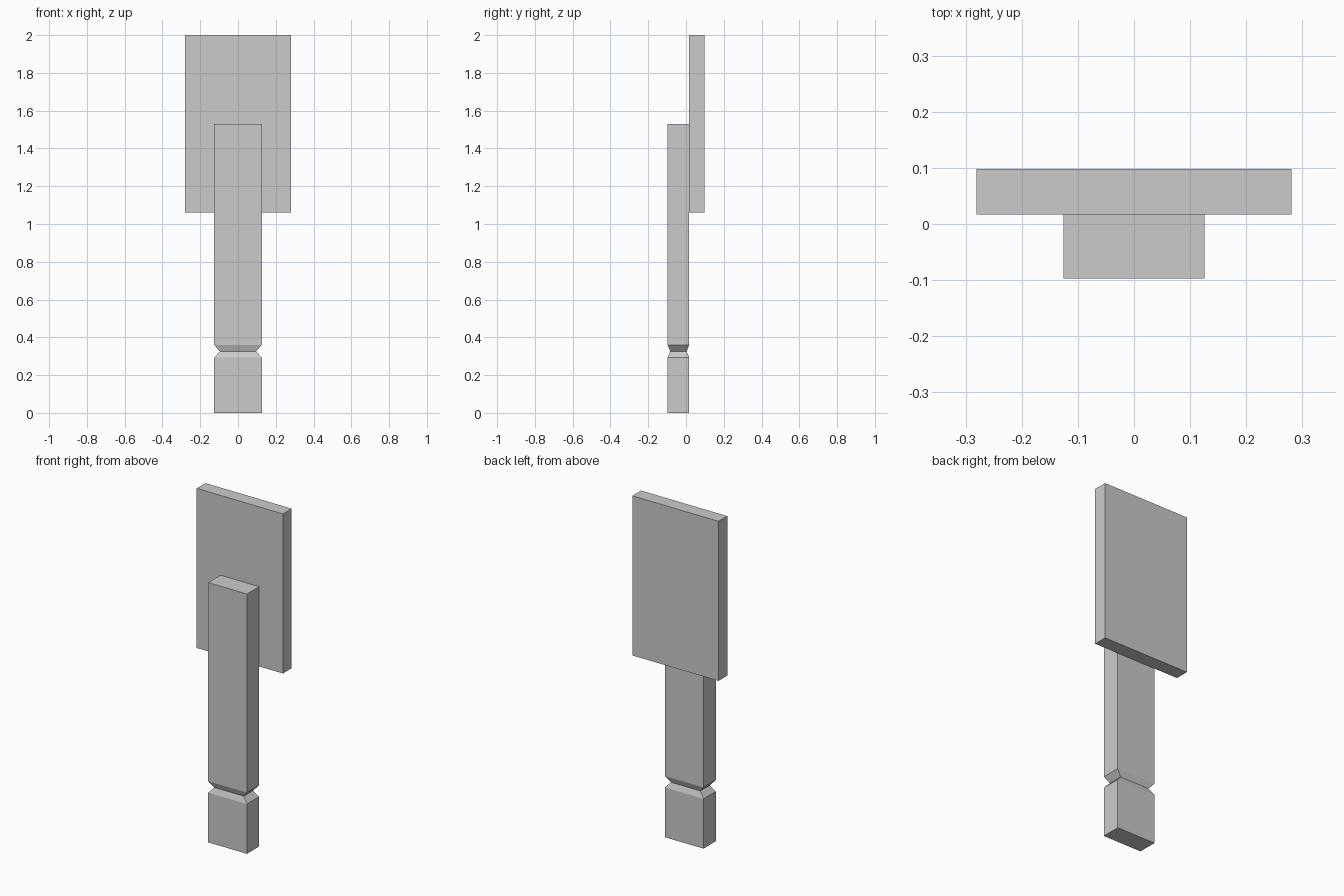
import bpy, bmesh

if "Cube" in bpy.data.objects:
    bpy.data.objects.remove(bpy.data.objects["Cube"])


def stacked_prism(name, center_y, half_x, half_y, levels):
    """Rectangular column lofted through (z, scale) levels, capped at both ends."""
    bm = bmesh.new()
    rings = []
    for z, s in levels:
        rings.append([bm.verts.new((sx * half_x * s, center_y + sy * half_y * s, z))
                      for sx, sy in ((-1, -1), (1, -1), (1, 1), (-1, 1))])
    for low, high in zip(rings, rings[1:]):
        for i in range(4):
            j = (i + 1) % 4
            bm.faces.new((low[i], low[j], high[j], high[i]))
    bm.faces.new(rings[0][::-1])
    bm.faces.new(rings[-1])
    mesh = bpy.data.meshes.new(name)
    bm.to_mesh(mesh)
    bm.free()
    obj = bpy.data.objects.new(name, mesh)
    bpy.context.collection.objects.link(obj)
    return obj


# Post with a V-shaped breakaway notch near the base
stacked_prism("post", -0.040, 0.126, 0.057,
              [(0, 1), (0.293, 1), (0.326, 0.76), (0.36, 1), (1.53, 1)])

# Flat board fixed to the back of the post
stacked_prism("sign_board", 0.0575, 0.281, 0.0405, [(1.06, 1), (2.0, 1)])
